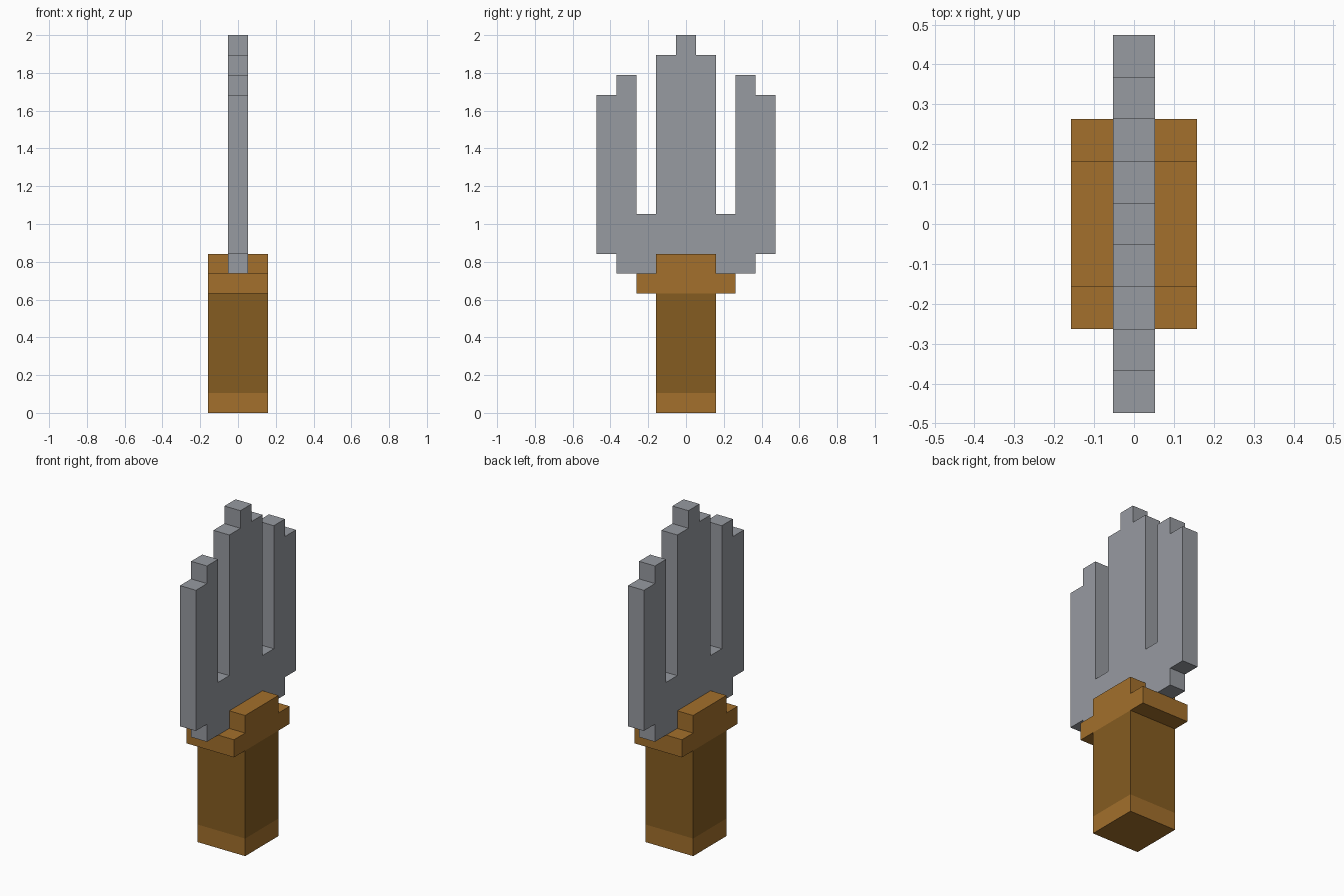
import bpy
import bmesh

U = 2 / 19  # one block unit

cube = bpy.data.objects.get("Cube")
if cube:
    bpy.data.objects.remove(cube, do_unlink=True)


def make_material(name, rgb):
    mat = bpy.data.materials.new(name)
    mat.use_nodes = True
    mat.diffuse_color = (*rgb, 1)
    mat.node_tree.nodes["Principled BSDF"].inputs["Base Color"].default_value = (*rgb, 1)
    return mat


steel = make_material("steel_grey", (0.31, 0.325, 0.355))
light_wood = make_material("light_wood", (0.366, 0.162, 0.025))
dark_wood = make_material("dark_wood", (0.235, 0.107, 0.015))


def extrude_profile(name, half_profile, x0, x1, mat):
    """Mirror a (y, z) half outline across y = 0 and extrude it along x, in block units."""
    outline = half_profile + [(-y, z) for y, z in reversed(half_profile)]
    bm = bmesh.new()
    face = bm.faces.new([bm.verts.new((x0 * U, y * U, z * U)) for y, z in outline])
    extruded = bmesh.ops.extrude_face_region(bm, geom=[face])["geom"]
    verts = [v for v in extruded if isinstance(v, bmesh.types.BMVert)]
    bmesh.ops.translate(bm, verts=verts, vec=((x1 - x0) * U, 0, 0))
    bmesh.ops.recalc_face_normals(bm, faces=bm.faces)
    mesh = bpy.data.meshes.new(name)
    bm.to_mesh(mesh)
    bm.free()
    mesh.materials.append(mat)
    obj = bpy.data.objects.new(name, mesh)
    bpy.context.collection.objects.link(obj)
    return obj


def block(name, half_width, z0, z1, x0, x1, mat):
    return extrude_profile(name, [(half_width, z0), (half_width, z1)], x0, x1, mat)


# Handle
block("pommel", 1.5, 0, 1, -1.5, 1.5, light_wood)
block("grip", 1.5, 1, 6, -1.5, 1.5, dark_wood)

# Guard with a raised cheek on each side of the blade
block("guard", 2.5, 6, 7, -1.5, 1.5, light_wood)
block("left_cheek", 1.5, 7, 8, 0.5, 1.5, light_wood)
block("right_cheek", 1.5, 7, 8, -1.5, -0.5, light_wood)

# Three-pronged stepped blade
blade_outline = [
    (3.5, 7), (3.5, 8), (4.5, 8), (4.5, 16), (3.5, 16), (3.5, 17),
    (2.5, 17), (2.5, 10), (1.5, 10), (1.5, 18), (0.5, 18), (0.5, 19),
]
extrude_profile("blade", blade_outline, -0.5, 0.5, steel)
